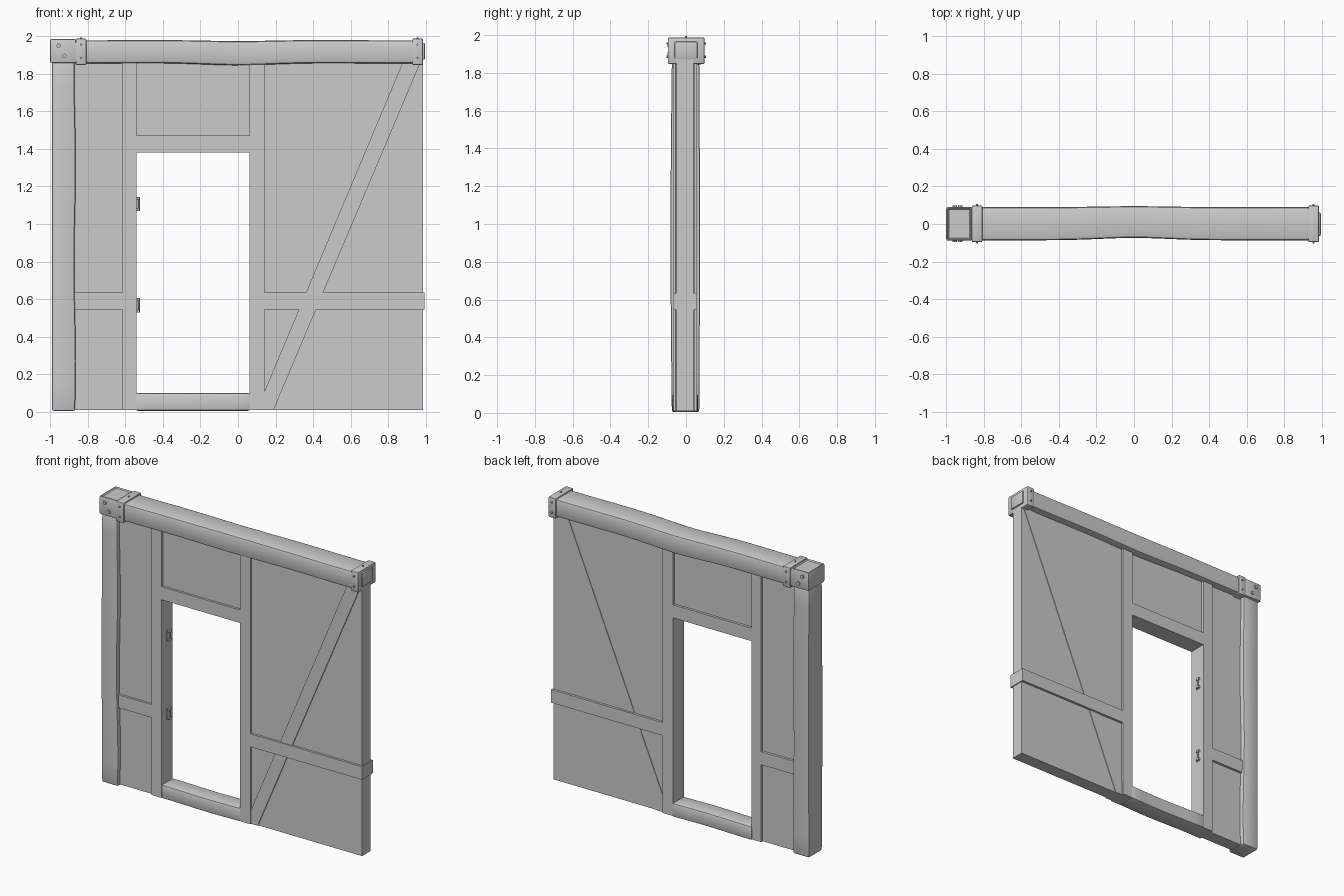
import bpy, bmesh, math
from mathutils import Matrix, Vector

old = bpy.data.objects.get("Cube")
if old:
    bpy.data.objects.remove(old, do_unlink=True)

grey = bpy.data.materials.new("plain grey")
grey.use_nodes = True
shade = (0.6, 0.6, 0.6, 1)
grey.diffuse_color = shade
grey.node_tree.nodes["Principled BSDF"].inputs["Base Color"].default_value = shade


def finish(bm, name, smooth=False):
    bmesh.ops.recalc_face_normals(bm, faces=bm.faces)
    mesh = bpy.data.meshes.new(name)
    bm.to_mesh(mesh)
    bm.free()
    ob = bpy.data.objects.new(name, mesh)
    bpy.context.collection.objects.link(ob)
    mesh.materials.append(grey)
    if smooth:
        bpy.ops.object.select_all(action='DESELECT')
        ob.select_set(True)
        bpy.context.view_layer.objects.active = ob
        bpy.ops.object.shade_smooth_by_angle(angle=math.radians(30))
    return ob


def add_box(bm, x, y, z):
    centre = Vector([(a + b) / 2 for a, b in (x, y, z)])
    size = [b - a for a, b in (x, y, z)]
    return bmesh.ops.create_cube(
        bm, size=1, matrix=Matrix.Translation(centre) @ Matrix.Diagonal((*size, 1)))["verts"]


def box(name, x, y, z, bevel=0.0):
    bm = bmesh.new()
    add_box(bm, x, y, z)
    if bevel:
        bmesh.ops.bevel(bm, geom=bm.edges[:], offset=bevel, segments=2,
                        profile=0.5, affect='EDGES')
    return finish(bm, name, bool(bevel))


def timber(name, x, y, z, axis, cuts, bevel, warp):
    """Bevelled beam sliced along its length and bent by a warp function."""
    bm = bmesh.new()
    add_box(bm, x, y, z)
    bmesh.ops.bevel(bm, geom=bm.edges[:], offset=bevel, segments=2,
                    profile=0.5, affect='EDGES')
    lo, hi = (x, y, z)[axis]
    normal = Vector([float(i == axis) for i in range(3)])
    for i in range(1, cuts):
        bmesh.ops.bisect_plane(bm, geom=bm.verts[:] + bm.edges[:] + bm.faces[:],
                               plane_co=normal * (lo + (hi - lo) * i / cuts),
                               plane_no=normal)
    for v in bm.verts:
        v.co += warp(v.co.copy())
    return finish(bm, name, True)


def prism(name, outline, y):
    """Flat xz outline given a thickness in y."""
    bm = bmesh.new()
    face = bm.faces.new([bm.verts.new((px, y[0], pz)) for px, pz in outline])
    new = bmesh.ops.extrude_face_region(bm, geom=[face])["geom"]
    bmesh.ops.translate(bm, vec=(0, y[1] - y[0], 0),
                        verts=[g for g in new if isinstance(g, bmesh.types.BMVert)])
    return finish(bm, name)


PANEL = (-0.05, 0.04)
FRAME = (-0.065, 0.057)
BASE, TOP = 0.01, 1.87

# Wall panels
box("narrow_panel", (-0.9, -0.6), PANEL, (BASE, TOP))
box("wide_panel", (0.1, 0.985), PANEL, (BASE, TOP))
box("over_door_panel", (-0.55, 0.07), PANEL, (1.45, TOP))

# Door frame
box("door_post_right", (-0.615, -0.54), FRAME, (BASE, TOP))
box("door_post_left", (0.06, 0.14), FRAME, (BASE, TOP))
box("door_lintel", (-0.54, 0.06), FRAME, (1.38, 1.47))
timber("door_sill", (-0.545, 0.065), (-0.068, 0.06), (0.005, 0.1), 0, 8, 0.012,
       lambda c: Vector((0, 0.004 * math.sin(c.x * 9), 0)))

# Middle rails
box("short_rail", (-0.88, -0.61), FRAME, (0.545, 0.635))
box("long_rail", (0.13, 0.992), FRAME, (0.545, 0.635))

# Diagonal brace
def brace_x(z):
    return 0.36 + 0.42 * (z - 0.63)

prism("diagonal_brace", [(0.13, BASE), (brace_x(BASE) + 0.09, BASE),
                         (brace_x(1.86) + 0.095, 1.86), (brace_x(1.86), 1.86),
                         (0.13, brace_x(0) and 0.63 + (0.13 - 0.36) / 0.42)],
      (-0.058, 0.044))

# Corner post, slightly bowed
def post_warp(c):
    bow = math.sin(math.pi * c.z / 1.86)
    return Vector((0.004 * math.sin(c.z * 6) * (c.x > -0.93),
                   (-0.007 if c.y < 0 else 0.004) * bow, 0))

timber("corner_post", (-0.99, -0.868), (-0.075, 0.07), (0.005, 1.87), 2, 14, 0.009, post_warp)

# Head beam with hewn waves
def beam_warp(c):
    fade = max(0, 1 - abs(c.x) / 0.9)
    dip = math.exp(-(c.x / 0.25) ** 2)
    dy = 0.013 * dip if c.y < 0 else 0.005 * dip
    dz = -0.004 * math.cos(c.x * 6) * fade
    if c.z < 1.92:
        dz -= 0.006 * dip
    return Vector((0, dy, dz))

timber("head_beam", (-0.88, 0.985), (-0.087, 0.09), (1.855, 1.978), 0, 24, 0.016, beam_warp)
box("beam_end", (0.97, 0.995), (-0.06, 0.06), (1.875, 1.965), 0.006)

# Corner cap with recessed post top
bm = bmesh.new()
add_box(bm, (-1.0, -0.862), (-0.088, 0.09), (1.858, 1.985))
bmesh.ops.bevel(bm, geom=bm.edges[:], offset=0.008, segments=2, profile=0.5, affect='EDGES')
top = max(bm.faces, key=lambda f: f.calc_center_median().z)
bmesh.ops.inset_region(bm, faces=[top], thickness=0.008)
bmesh.ops.translate(bm, verts=top.verts[:], vec=(0, 0, -0.008))
finish(bm, "corner_cap", True)

# Metal bands round the beam
for name, x in (("right", (-0.864, -0.808)), ("left", (0.928, 0.985))):
    box(name + "_band", x, (-0.096, 0.098), (1.847, 1.987), 0.006)

# Rivets on the bands and the cap
bm = bmesh.new()
spots = [(-0.836, 1.885), (-0.836, 1.955), (0.956, 1.885), (0.956, 1.955)]
caps = [(-0.955, 1.95), (-0.925, 1.895)]
for group, front, back, r in ((spots, -0.096, 0.098, 0.006), (caps, -0.089, 0.091, 0.012)):
    for x, z in group:
        for y in (front, back):
            bmesh.ops.create_cone(bm, cap_ends=True, segments=8, radius1=r, radius2=r, depth=0.016,
                                  matrix=Matrix.Translation((x, y, z)) @ Matrix.Rotation(math.pi / 2, 4, 'X'))
for x in (-0.836, 0.956):
    bmesh.ops.create_cone(bm, cap_ends=True, segments=8, radius1=0.006, radius2=0.006, depth=0.014,
                          matrix=Matrix.Translation((x, 0, 1.987)))
finish(bm, "rivets", True)

# Door hinges: plate, two tabs and a pin
for name, z in (("lower", 0.53), ("upper", 1.07)):
    bm = bmesh.new()
    add_box(bm, (-0.542, -0.536), (-0.01, 0.025), (z, z + 0.075))
    for dz in (0, 0.06):
        add_box(bm, (-0.54, -0.524), (0, 0.025), (z + dz, z + dz + 0.015))
    bmesh.ops.create_cone(bm, cap_ends=True, segments=8, radius1=0.005, radius2=0.005, depth=0.075,
                          matrix=Matrix.Translation((-0.528, 0.014, z + 0.0375)))
    finish(bm, name + "_hinge")
